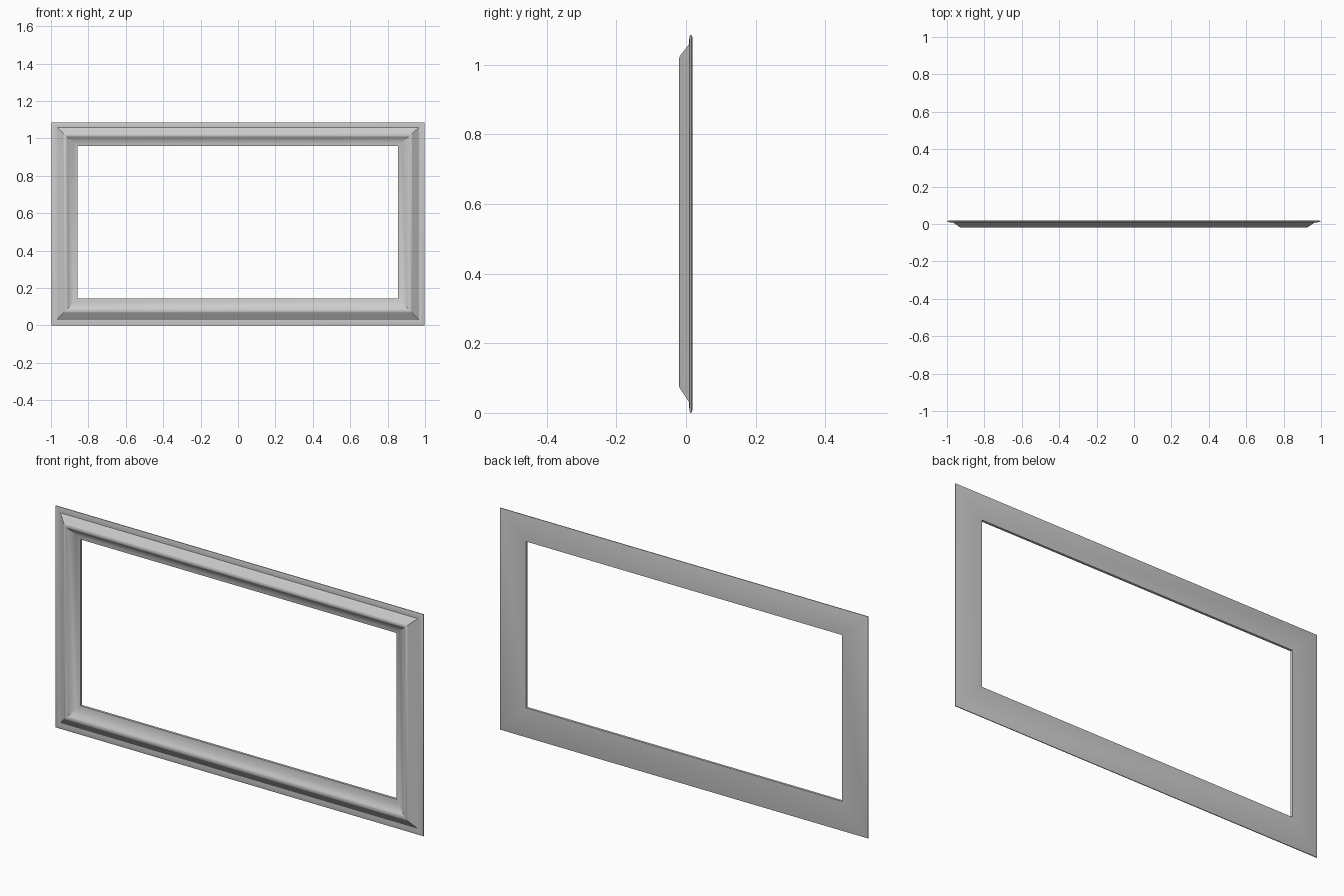
import bpy, bmesh, math

if "Cube" in bpy.data.objects:
    bpy.data.objects.remove(bpy.data.objects["Cube"])

# Moulding cross-section: (fraction of the rail width from the outer edge, y)
profile = [(0.05, 0.018), (0.0, 0.016), (0.0, 0.012), (0.04, 0.010), (0.12, 0.009),
           (0.21, 0.009), (0.47, -0.016), (0.50, -0.0185), (0.53, -0.0195),
           (0.57, -0.019), (0.61, -0.0165), (0.66, -0.012), (0.85, 0.001),
           (0.92, 0.004), (1.0, 0.006), (1.0, 0.018)]

# Outer rectangle and opening: left, right, bottom, top
outer = (-0.998, 0.998, 0.0, 1.086)
inner = (-0.859, 0.855, 0.145, 0.96)

bm = bmesh.new()
rings = []
for t, y in profile:
    l, r, b, h = [o + (i - o) * t for o, i in zip(outer, inner)]
    rings.append([bm.verts.new((x, y, z)) for x, z in ((l, b), (r, b), (r, h), (l, h))])

# Join neighbouring rings into four mitred rails; the last joins the flat back
for k, ring in enumerate(rings):
    nxt = rings[(k + 1) % len(rings)]
    for c in range(4):
        d = (c + 1) % 4
        bm.faces.new((ring[c], ring[d], nxt[d], nxt[c]))
bmesh.ops.recalc_face_normals(bm, faces=bm.faces)

mesh = bpy.data.meshes.new("picture_frame")
bm.to_mesh(mesh)
bm.free()
frame = bpy.data.objects.new("picture_frame", mesh)
bpy.context.collection.objects.link(frame)

# Rounded moulding, crisp mitres
bpy.context.view_layer.objects.active = frame
frame.select_set(True)
bpy.ops.object.shade_smooth_by_angle(angle=math.radians(30))
